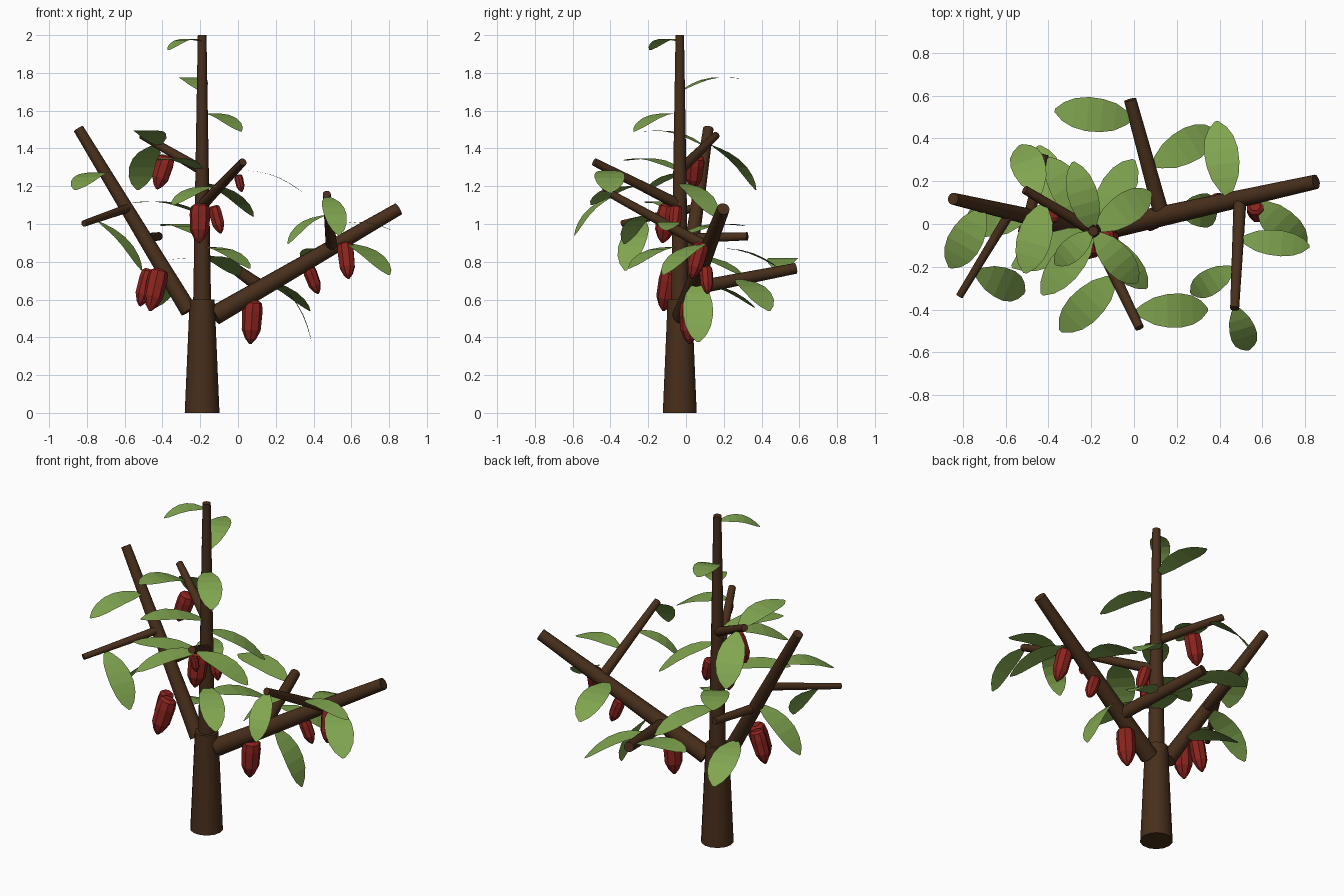
import bpy, bmesh, math
from mathutils import Vector


def material(name, rgb):
    m = bpy.data.materials.new(name)
    m.diffuse_color = (*rgb, 1)
    return m


BARK = material("bark", (0.065, 0.028, 0.011))
LEAF = material("leaf_green", (0.22, 0.38, 0.08))
POD = material("pod_red", (0.26, 0.017, 0.013))


def make_object(name, bm, mat):
    bmesh.ops.recalc_face_normals(bm, faces=bm.faces)
    me = bpy.data.meshes.new(name)
    bm.to_mesh(me)
    bm.free()
    me.materials.append(mat)
    ob = bpy.data.objects.new(name, me)
    bpy.context.collection.objects.link(ob)
    return ob


def lathe(name, a, b, profile, sides, mat):
    """Rings (fraction along a-b, radius) joined into a closed solid."""
    a, b = Vector(a), Vector(b)
    rot = (b - a).to_track_quat('Z', 'Y')
    bm = bmesh.new()
    rings = []
    for t, r in profile:
        c = a.lerp(b, t)
        rings.append([bm.verts.new(c + rot @ Vector((r * math.cos(k), r * math.sin(k), 0)))
                      for k in (math.tau * i / sides for i in range(sides))])
    for lo, hi in zip(rings, rings[1:]):
        for i in range(sides):
            j = (i + 1) % sides
            bm.faces.new((lo[i], lo[j], hi[j], hi[i]))
    bm.faces.new(rings[0])
    bm.faces.new(rings[-1])
    return make_object(name, bm, mat)


def wood(name, a, b, r0, r1):
    ob = lathe(name, a, b, [(0, r0), (1, r1)], 14, BARK)
    bpy.ops.object.select_all(action='DESELECT')
    ob.select_set(True)
    bpy.context.view_layer.objects.active = ob
    bpy.ops.object.shade_smooth_by_angle(angle=math.radians(40))


def pod(i, top, tip, r):
    shape = [(0, 0.55), (0.06, 0.9), (0.25, 1), (0.68, 0.93), (0.88, 0.55), (1, 0.12)]
    lathe(f"pod_{i}", top, tip, [(t, r * s) for t, s in shape], 8, POD)


def leaf(i, base, tip, width=0.16):
    """Thin arched blade with a horizontal cross axis."""
    a, b = Vector(base), Vector(tip)
    side = (b - a).cross(Vector((0, 0, 1))).normalized()
    up = side.cross(b - a).normalized()
    outline = [(0, 0.06), (0.1, 0.42), (0.25, 0.8), (0.42, 0.97), (0.6, 1),
               (0.77, 0.85), (0.9, 0.55), (1, 0.1)]
    bm = bmesh.new()
    rows = []
    for t, w in outline:
        c = a.lerp(b, t) + up * 0.035 * math.sin(math.pi * t)
        rows.append([bm.verts.new(c + side * s * w * width / 2) for s in (-1, 1)])
    for p, q in zip(rows, rows[1:]):
        bm.faces.new((p[0], p[1], q[1], q[0]))
    make_object(f"leaf_{i}", bm, LEAF)


# Trunk, leader and limbs
C = (-0.19, -0.033)
wood("trunk", (*C, 0), (*C, 0.6), 0.092, 0.066)
wood("leader", (*C, 0.55), (*C, 2.0), 0.048, 0.023)
wood("limb_right", (-0.125, -0.02, 0.515), (0.85, 0.197, 1.08), 0.052, 0.034)
wood("limb_left", (-0.26, -0.02, 0.54), (-0.845, 0.118, 1.505), 0.045, 0.028)

# Side branches
for i, (a, b, r0, r1) in enumerate([
    ((0.13, 0.04, 0.66), (-0.018, 0.58, 0.765), 0.037, 0.029),
    ((0.495, 0.11, 0.88), (0.47, -0.395, 1.158), 0.03, 0.021),
    ((-0.58, 0.05, 1.085), (-0.815, -0.337, 1.003), 0.023, 0.017),
    ((-0.49, 0.035, 0.925), (-0.42, 0.325, 0.935), 0.026, 0.022),
    ((*C, 1.285), (-0.51, 0.16, 1.47), 0.028, 0.02),
    ((*C, 1.10), (0.026, -0.485, 1.328), 0.03, 0.021),
]):
    wood(f"branch_{i}", a, b, r0, r1)

# Hanging pods
for i, p in enumerate([
    ((0.08, 0.02, 0.595), (0.065, 0.02, 0.365), 0.054),
    ((0.37, 0.105, 0.775), (0.425, 0.115, 0.63), 0.036),
    ((0.565, 0.085, 0.9), (0.585, 0.03, 0.71), 0.046),
    ((-0.415, -0.08, 0.76), (-0.465, -0.12, 0.54), 0.055),
    ((-0.465, -0.02, 0.76), (-0.52, -0.03, 0.565), 0.045),
    ((-0.2, -0.09, 1.105), (-0.205, -0.125, 0.9), 0.055),
    ((-0.13, -0.05, 1.095), (-0.09, -0.065, 0.95), 0.036),
    ((-0.375, 0.055, 1.36), (-0.43, 0.035, 1.185), 0.05),
    ((0.0, -0.43, 1.26), (0.02, -0.43, 1.17), 0.023),
]):
    pod(i, *p)

# Leaves on the limbs and side branches
limb_leaves = [
    ((0.0, 0.49, 0.75), (-0.37, 0.53, 0.81)),
    ((0.08, 0.27, 0.71), (0.38, 0.44, 0.54)),
    ((0.44, 0.12, 0.87), (0.385, 0.48, 0.775)),
    ((0.57, 0.11, 0.9), (0.8, -0.12, 0.73)),
    ((0.49, -0.07, 0.985), (0.82, -0.105, 0.965), 0.12),
    ((0.2, 0.06, 0.7), (0.39, 0.065, 0.375)),
    ((0.47, -0.38, 1.15), (0.535, -0.59, 0.94), 0.125),
    ((0.475, -0.2, 1.05), (0.265, -0.325, 0.895), 0.12),
    ((0.0, -0.41, 1.285), (0.345, -0.4, 1.165)),
    ((-0.08, -0.24, 1.2), (-0.345, -0.5, 1.1)),
    ((-0.75, -0.22, 1.02), (-0.51, -0.32, 0.755), 0.15),
    ((-0.7, 0.08, 1.27), (-0.86, -0.205, 1.18)),
    ((-0.44, 0.13, 1.42), (-0.53, 0.37, 1.18)),
    ((-0.42, 0.1, 1.41), (-0.51, -0.23, 1.49)),
    ((-0.5, 0.02, 0.95), (-0.79, 0.02, 0.71)),
    ((-0.36, 0.02, 0.69), (-0.445, 0.366, 0.555)),
]
# Leaves up the leader: (start height, tip, optional width)
leader_leaves = [
    (1.965, (-0.37, -0.19, 1.92), 0.11),
    (1.70, (-0.285, 0.29, 1.77), 0.14),
    (1.585, (0.015, -0.275, 1.49), 0.14),
    (1.28, (-0.43, -0.33, 1.335), 0.15),
    (1.22, (0.08, 0.15, 1.04), 0.15),
    (1.05, (-0.57, -0.2, 1.11), 0.15),
    (0.93, (-0.4, 0.31, 0.99), 0.16),
    (0.88, (0.06, -0.3, 0.765), 0.14),
    (0.83, (0.0, 0.3, 0.725), 0.16),
]
limb_leaves += [((*C, z), tip, w) for z, tip, w in leader_leaves]
for i, l in enumerate(limb_leaves):
    leaf(i, *l)
